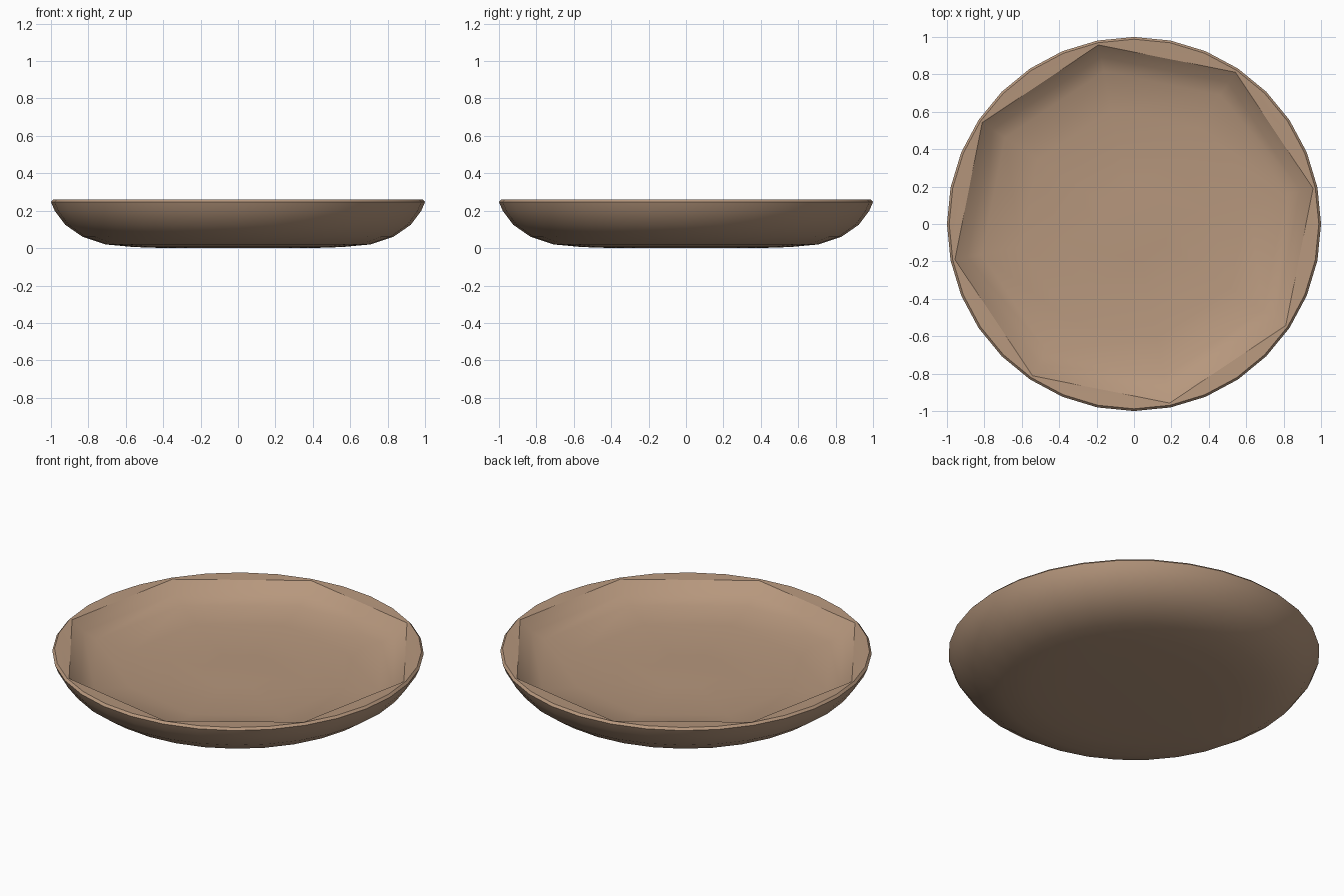
import bpy, bmesh, math

if "Cube" in bpy.data.objects:
    bpy.data.objects.remove(bpy.data.objects["Cube"])

SIDES, INNER = 32, 8
STEP = 2 * math.pi / SIDES

clay = bpy.data.materials.new("tan clay")
clay.diffuse_color = (0.47, 0.31, 0.205, 1)
clay.use_nodes = True
clay.node_tree.nodes["Principled BSDF"].inputs["Base Color"].default_value = clay.diffuse_color

bm = bmesh.new()


def ring(r, z, n, start=0.0):
    return [bm.verts.new((r * math.cos(start + 2 * math.pi * i / n),
                          r * math.sin(start + 2 * math.pi * i / n), z)) for i in range(n)]


def bridge(a, b):
    n = len(a)
    for i in range(n):
        j = (i + 1) % n
        bm.faces.new((a[i], a[j], b[j], b[i]))


def cap(loop, z):
    c = bm.verts.new((0, 0, z))
    for i in range(len(loop)):
        bm.faces.new((loop[i], loop[(i + 1) % len(loop)], c))


# Round outer shell, from underside to rim
outer = [(0.38, 0.0), (0.56, 0.006), (0.71, 0.02), (0.83, 0.06), (0.924, 0.125),
         (0.98, 0.2), (1.0, 0.247), (0.988, 0.26)]
shell = [ring(r, z, SIDES) for r, z in outer]
for a, b in zip(shell, shell[1:]):
    bridge(a, b)
cap(shell[0], 0.0)

# Eight-sided dished inside, with a slight bump in the middle
inner = [(0.976, 0.256), (0.91, 0.2), (0.83, 0.165), (0.62, 0.142), (0.4, 0.13), (0.2, 0.128)]
dish = [ring(r, z, INNER, STEP) for r, z in inner]
for a, b in zip(dish, dish[1:]):
    bridge(a, b)
cap(dish[-1], 0.138)

# Flat rim between the round edge and the eight-sided opening
rim, mouth = shell[-1], dish[0]
for k in range(INNER):
    arc = [rim[(1 + 4 * k + i) % SIDES] for i in range(5)]
    bm.faces.new(arc + [mouth[(k + 1) % INNER], mouth[k]])

bmesh.ops.recalc_face_normals(bm, faces=bm.faces)
mesh = bpy.data.meshes.new("plate")
bm.to_mesh(mesh)
bm.free()
mesh.materials.append(clay)
plate = bpy.data.objects.new("plate", mesh)
bpy.context.collection.objects.link(plate)

bpy.context.view_layer.objects.active = plate
plate.select_set(True)
bpy.ops.object.shade_smooth_by_angle(angle=math.radians(35))
